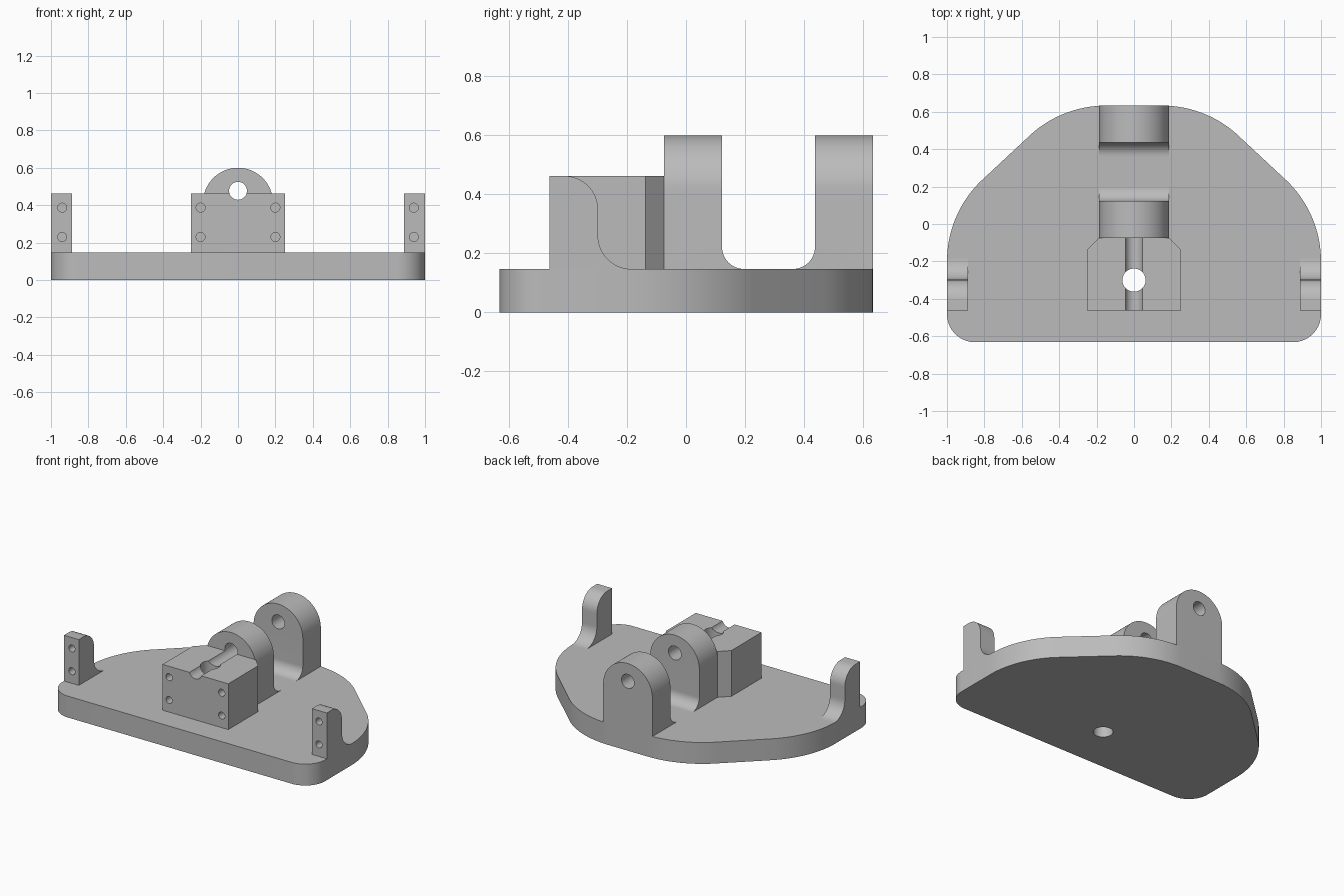
import bpy, bmesh
from math import cos, sin, radians

if "Cube" in bpy.data.objects:
    bpy.data.objects.remove(bpy.data.objects["Cube"])

grey = bpy.data.materials.new("plain grey")
grey.use_nodes = True
grey.diffuse_color = (0.5, 0.5, 0.5, 1)
grey.node_tree.nodes["Principled BSDF"].inputs["Base Color"].default_value = (0.5, 0.5, 0.5, 1)

BASE_TOP = 0.147
BLOCK_TOP = 0.462
BORE_Z = 0.477


def arc(cx, cy, r, start, end, steps=16):
    """Points along a circular arc, angles in degrees."""
    angles = [radians(start + (end - start) * i / steps) for i in range(steps + 1)]
    return [(cx + r * cos(a), cy + r * sin(a)) for a in angles]


def prism(name, profile, axis, low, high):
    """Extrude a closed 2D profile along an axis."""
    place = {"x": lambda a, b, c: (c, a, b),
             "y": lambda a, b, c: (a, c, b),
             "z": lambda a, b, c: (a, b, c)}[axis]
    bm = bmesh.new()
    ends = [[bm.verts.new(place(a, b, c)) for a, b in profile] for c in (low, high)]
    for ring in ends:
        bm.faces.new(ring)
    n = len(profile)
    for i in range(n):
        j = (i + 1) % n
        bm.faces.new((ends[0][i], ends[0][j], ends[1][j], ends[1][i]))
    bmesh.ops.recalc_face_normals(bm, faces=bm.faces)
    mesh = bpy.data.meshes.new(name)
    bm.to_mesh(mesh)
    bm.free()
    mesh.materials.append(grey)
    obj = bpy.data.objects.new(name, mesh)
    bpy.context.collection.objects.link(obj)
    return obj


def rod(axis, a, b, r, low, high):
    """Round cutter along an axis."""
    return prism("cutter", arc(a, b, r, 0, 360, 40)[:-1], axis, low, high)


def activate(obj):
    bpy.ops.object.select_all(action="DESELECT")
    obj.select_set(True)
    bpy.context.view_layer.objects.active = obj


def carve(obj, cutter, operation="DIFFERENCE"):
    """Apply a boolean, then discard the cutter."""
    cutter.hide_render = True
    activate(obj)
    mod = obj.modifiers.new("carve", "BOOLEAN")
    mod.operation = operation
    mod.solver = "EXACT"
    mod.object = cutter
    bpy.ops.object.modifier_apply(modifier=mod.name)
    bpy.data.objects.remove(cutter)


def finish(obj):
    activate(obj)
    bpy.ops.object.shade_smooth_by_angle(angle=radians(25))


# Base plate: one half outline, mirrored
half = (arc(0.85, -0.482, 0.15, -90, 0) + arc(0.4, -0.2, 0.6, 0, 45)
        + arc(0.15, 0.033, 0.6, 45, 90))
outline = half + [(-x, y) for x, y in reversed(half)]
base = prism("base_plate", outline, "z", 0, BASE_TOP)
carve(base, rod("z", 0, -0.3, 0.062, -0.1, 0.3))
finish(base)

# Front block with chamfered rear corners, top groove and screw holes
plan = [(-0.25, -0.463), (0.25, -0.463), (0.25, -0.137), (0.188, -0.075),
        (-0.188, -0.075), (-0.25, -0.137)]
block = prism("front_block", plan, "z", BASE_TOP, BLOCK_TOP)
carve(block, rod("z", 0, -0.3, 0.062, 0, 0.6))
carve(block, rod("y", 0, BORE_Z, 0.048, -0.6, 0))
for x in (-0.2, 0.2):
    for z in (0.23, 0.387):
        carve(block, rod("y", x, z, 0.024, -0.6, -0.36))
finish(block)

# Two bored lugs with round tops and fillets facing each other
LUG_TOP, R = 0.6, 0.075
side_profiles = {
    "front_lug": [(-0.075, LUG_TOP + 0.1), (-0.075, BASE_TOP)]
    + arc(0.122 + R, BASE_TOP + R, R, 270, 180) + [(0.122, LUG_TOP + 0.1)],
    "rear_lug": [(0.633, LUG_TOP + 0.1), (0.633, BASE_TOP)]
    + arc(0.437 - R, BASE_TOP + R, R, -90, 0) + [(0.437, LUG_TOP + 0.1)],
}
for name, profile in side_profiles.items():
    lug = prism(name, profile, "x", -0.3, 0.3)
    arch = [(-0.187, 0), (0.187, 0)] + arc(0, LUG_TOP - 0.187, 0.187, 0, 180, 40)
    carve(lug, prism("cutter", arch, "y", -0.5, 1), "INTERSECT")
    carve(lug, rod("y", 0, BORE_Z, 0.048, -0.5, 1))
    finish(lug)

# Side posts with rounded backs, foot fillets and blind holes
post_profile = ([(-0.463, BASE_TOP), (-0.463, BLOCK_TOP)]
                + arc(-0.411, BLOCK_TOP - 0.113, 0.113, 90, 0)
                + arc(-0.185, BASE_TOP + 0.113, 0.113, 180, 270))
for name, side in (("left_post", 1), ("right_post", -1)):
    low, high = sorted((side * 0.887, side * 1.0))
    post = prism(name, post_profile, "x", low, high)
    for z in (0.23, 0.387):
        carve(post, rod("y", side * 0.94, z, 0.024, -0.6, -0.36))
    finish(post)
